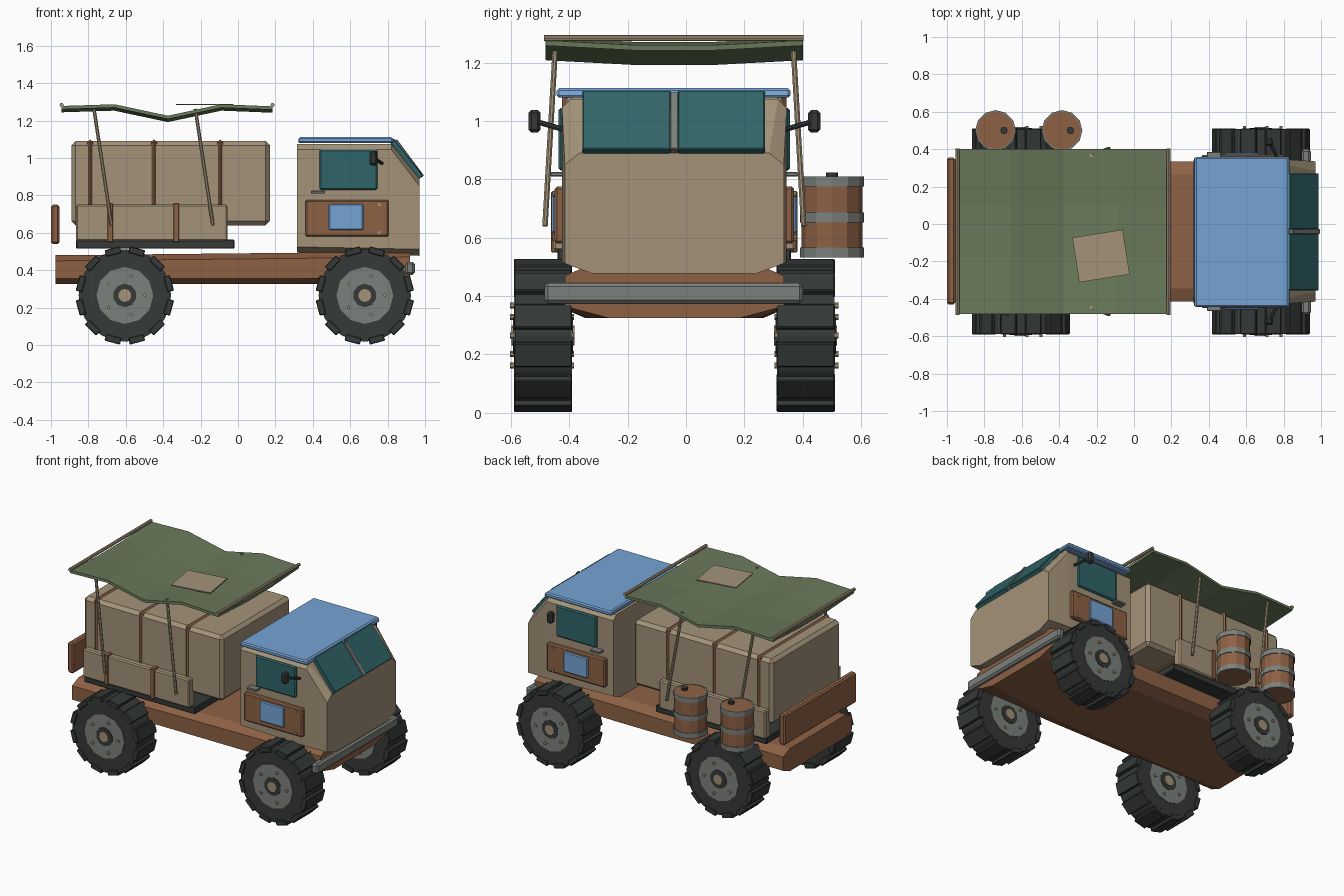
import bpy, bmesh
from math import cos, sin, pi, radians
from mathutils import Vector, Matrix

if "Cube" in bpy.data.objects:
    bpy.data.objects.remove(bpy.data.objects["Cube"])

CY = -0.04  # truck centre line in y


def mat(name, r, g, b):
    m = bpy.data.materials.new(name)
    m.diffuse_color = (r, g, b, 1)
    m.use_nodes = True
    m.node_tree.nodes["Principled BSDF"].inputs["Base Color"].default_value = m.diffuse_color
    return m


TAN = mat("tan", .37, .29, .19)
BROWN = mat("brown", .27, .12, .06)
GREEN = mat("green", .14, .19, .10)
BLUE = mat("blue", .18, .37, .66)
TEAL = mat("teal", .03, .13, .14)
DARK = mat("rubber", .035, .042, .04)
GREY = mat("steel", .2, .22, .2)


def finish(name, bm, m, bevel=0):
    bmesh.ops.recalc_face_normals(bm, faces=bm.faces[:])
    me = bpy.data.meshes.new(name)
    bm.to_mesh(me)
    bm.free()
    ob = bpy.data.objects.new(name, me)
    bpy.context.collection.objects.link(ob)
    me.materials.append(m)
    if bevel:
        b = ob.modifiers.new("bevel", 'BEVEL')
        b.width, b.segments = bevel, 1
    return ob


def box(name, x, y, z, m, bevel=0.006, turn=0):
    # x, y, z are (low, high) pairs
    bm = bmesh.new()
    size = [abs(a[1] - a[0]) for a in (x, y, z)]
    mid = Vector([(a[0] + a[1]) / 2 for a in (x, y, z)])
    bmesh.ops.create_cube(bm, size=1, matrix=Matrix.Translation(mid)
                          @ Matrix.Rotation(turn, 4, 'Z') @ Matrix.Diagonal((*size, 1)))
    return finish(name, bm, m, bevel)


def rod(name, a, b, r, m, sides=8):
    a, b = Vector(a), Vector(b)
    d = b - a
    bm = bmesh.new()
    bmesh.ops.create_cone(bm, cap_ends=True, segments=sides, radius1=r, radius2=r, depth=d.length,
                          matrix=Matrix.Translation((a + b) / 2) @ d.to_track_quat('Z', 'Y').to_matrix().to_4x4())
    return finish(name, bm, m)


def loft(name, sections, m, bevel=0):
    # octagonal sections along x: x, half width, bottom, top, (chamfer y, z) bottom, (chamfer y, z) top
    bm = bmesh.new()
    rings = []
    for x, h, z0, z1, (by, bz), (ty, tz) in sections:
        half = [(h - by, z0), (h, z0 + bz), (h, z1 - tz), (h - ty, z1)]
        pts = half + [(-y, z) for y, z in reversed(half)]
        rings.append([bm.verts.new((x, CY + y, z)) for y, z in pts])
    for a, b in zip(rings, rings[1:]):
        for i in range(8):
            j = (i + 1) % 8
            bm.faces.new((a[i], a[j], b[j], b[i]))
    bm.faces.new(rings[0])
    bm.faces.new(rings[-1])
    return finish(name, bm, m, bevel)


def slab(name, profile, y, m, bevel=0.004):
    # xz profile extruded across y
    bm = bmesh.new()
    f = bm.faces.new([bm.verts.new((px, y[0], pz)) for px, pz in profile])
    ext = bmesh.ops.extrude_face_region(bm, geom=[f])['geom']
    bmesh.ops.translate(bm, vec=(0, y[1] - y[0], 0), verts=[v for v in ext if isinstance(v, bmesh.types.BMVert)])
    return finish(name, bm, m, bevel)


# chassis
loft("chassis", [(-.975, .375, .325, .48, (.07, .03), (.07, .03)),
                 (.3, .375, .325, .493, (.08, .03), (.07, .03)),
                 (.92, .375, .325, .50, (.15, .04), (.07, .03))], BROWN)
box("front_bumper", (.895, .945), (CY - .445, CY + .44), (.375, .445), GREY, .012)
box("tailgate", (-1, -.955), (-.43, .355), (.54, .75), BROWN, .01)

# cab
loft("cab", [(.315, .38, .495, 1.075, (.08, .03), (.03, .03)),
             (.82, .385, .485, 1.075, (.09, .03), (.03, .03)),
             (.97, .375, .477, .89, (.095, .035), (.05, .04))], TAN)
slab("cab_roof", [(.32, 1.08), (.835, 1.08), (.825, 1.112), (.325, 1.112)], (-.443, .358), BLUE, .008)
glass = [(.81, 1.085), (.965, .885), (.99, .905), (.833, 1.105)]
for n, ys in (("left", (-.355, CY - .012)), ("right", (CY + .012, .27))):
    slab("windshield_" + n, glass, ys, TEAL)
slab("windshield_post", [(.83, 1.08), (.965, .888), (.995, .905), (.85, 1.1)], (CY - .014, CY + .014), GREY, .003)

for s, n in ((-1, "near"), (1, "far")):
    def Y(h):
        return CY + s * h

    def span(a, b):
        return tuple(sorted((Y(a), Y(b))))

    # cab side fittings
    box("side_window_" + n, (.435, .745), span(.37, .396), (.83, 1.045), TEAL, .008)
    box("door_panel_" + n, (.36, .805), span(.37, .41), (.58, .775), BROWN, .008)
    box("door_patch_" + n, (.485, .67), span(.39, .42), (.615, .755), BLUE, .006)
    box("door_handle_" + n, (.39, .465), span(.375, .425), (.81, .825), GREY, .003)
    for i, z in enumerate((.6, .75)):
        rod(f"door_rivet_{n}_{i}", (.755, Y(.4), z), (.755, Y(.418), z), .01, TAN)
    rod("mirror_arm_" + n, (.775, Y(.37), .968), (.73, Y(.47), .997), .009, DARK)
    box("mirror_" + n, (.703, .743), span(.458, .5), (.96, 1.037), DARK, .01)

    # side boards with straps
    box("side_board_" + n, (-.865, -.055), span(.355, .415), (.555, .75), TAN, .008)
    for i, x in enumerate((-.682, -.33)):
        box(f"board_strap_{n}_{i}", (x - .015, x + .015), span(.35, .422), (.55, .758), BROWN, .003)

    # canopy poles
    for i, x in enumerate((-.77, -.228)):
        rod(f"canopy_pole_{n}_{i}", (x, Y(.407), 1.262), (x + .094, Y(.443), .64), .01, TAN)

# cargo bed
box("bed_mat", (-.865, -.02), (CY - .4, CY + .4), (.515, .563), DARK, .005)
box("cargo", (-.89, .17), (CY - .375, CY + .375), (.64, 1.09), TAN, .022)
for i, x in enumerate((-.79, -.45, -.095)):
    box(f"cargo_strap_{i}", (x - .016, x + .016), (CY - .385, CY + .385), (.632, 1.1), BROWN, .02)

# canopy cloth
bm = bmesh.new()
rows = []
for x, z in ((-.945, 1.278), (-.66, 1.287), (-.375, 1.226), (-.09, 1.287), (.185, 1.276)):
    rows.append([bm.verts.new((x, y, z - d)) for y, d in ((-.48, 0), (-.18, .016), (.1, .016), (.4, 0))])
for a, b in zip(rows, rows[1:]):
    for i in range(3):
        bm.faces.new((a[i], b[i], b[i + 1], a[i + 1]))
cloth = finish("canopy", bm, GREEN)
sol = cloth.modifiers.new("thickness", 'SOLIDIFY')
sol.thickness = .018
sol.offset = -1
for n, x in (("rear", -.943), ("front", .185)):
    rod("canopy_rod_" + n, (x, -.487, 1.284), (x, .403, 1.284), .011, TAN)
box("canopy_patch", (-.313, -.04), (-.292, -.05), (1.282, 1.289), TAN, 0, radians(9))


# wheels
def wheel(n, x, s):
    z = .265
    yo, yi = CY + s * .545, CY + s * .355

    def disc(part, r, out, m, sides=16):
        rod(f"{part}_{n}", (x, yi - s * out, z), (x, yo + s * out, z), r, m, sides)
    disc("tyre", .247, 0, DARK, 24)
    disc("wheel_disc", .152, .004, GREY, 12)
    disc("hub", .063, .008, DARK, 10)
    disc("hub_cap", .035, .013, TAN, 10)
    # tread lugs
    bm = bmesh.new()
    for i in range(12):
        a = 2 * pi * i / 12 + pi / 12
        bmesh.ops.create_cube(bm, size=1, matrix=Matrix.Translation((x, (yo + yi) / 2, z))
                              @ Matrix.Rotation(a, 4, 'Y') @ Matrix.Translation((0, 0, .243))
                              @ Matrix.Diagonal((.085, .2, .036, 1)))
    finish("tread_" + n, bm, DARK, .004)
    # wheel bolts
    for i in range(5):
        a = 2 * pi * i / 5
        px, pz = x + .108 * cos(a), z + .108 * sin(a)
        rod(f"bolt_{n}_{i}", (px, yi - s * .012, pz), (px, yo + s * .018, pz), .01, TAN, 6)


for xn, x in (("rear", -.605), ("front", .678)):
    for s, sn in ((-1, "near"), (1, "far")):
        wheel(f"{xn}_{sn}", x, s)

# barrels on the far side
for i, x in enumerate((-.74, -.385)):
    y = .5
    rod(f"barrel_{i}", (x, y, .533), (x, y, .808), .104, BROWN, 12)
    for j, z in enumerate((.532, .652, .776)):
        ring = bmesh.new()
        bmesh.ops.create_cone(ring, cap_ends=False, segments=12, radius1=.109, radius2=.109, depth=.034,
                              matrix=Matrix.Translation((x, y, z + .017)))
        band = finish(f"barrel_band_{i}_{j}", ring, GREY)
        t = band.modifiers.new("thickness", 'SOLIDIFY')
        t.thickness = .008
    rod(f"barrel_cap_{i}", (x + .045, y, .8), (x + .045, y, .824), .02, DARK, 8)
